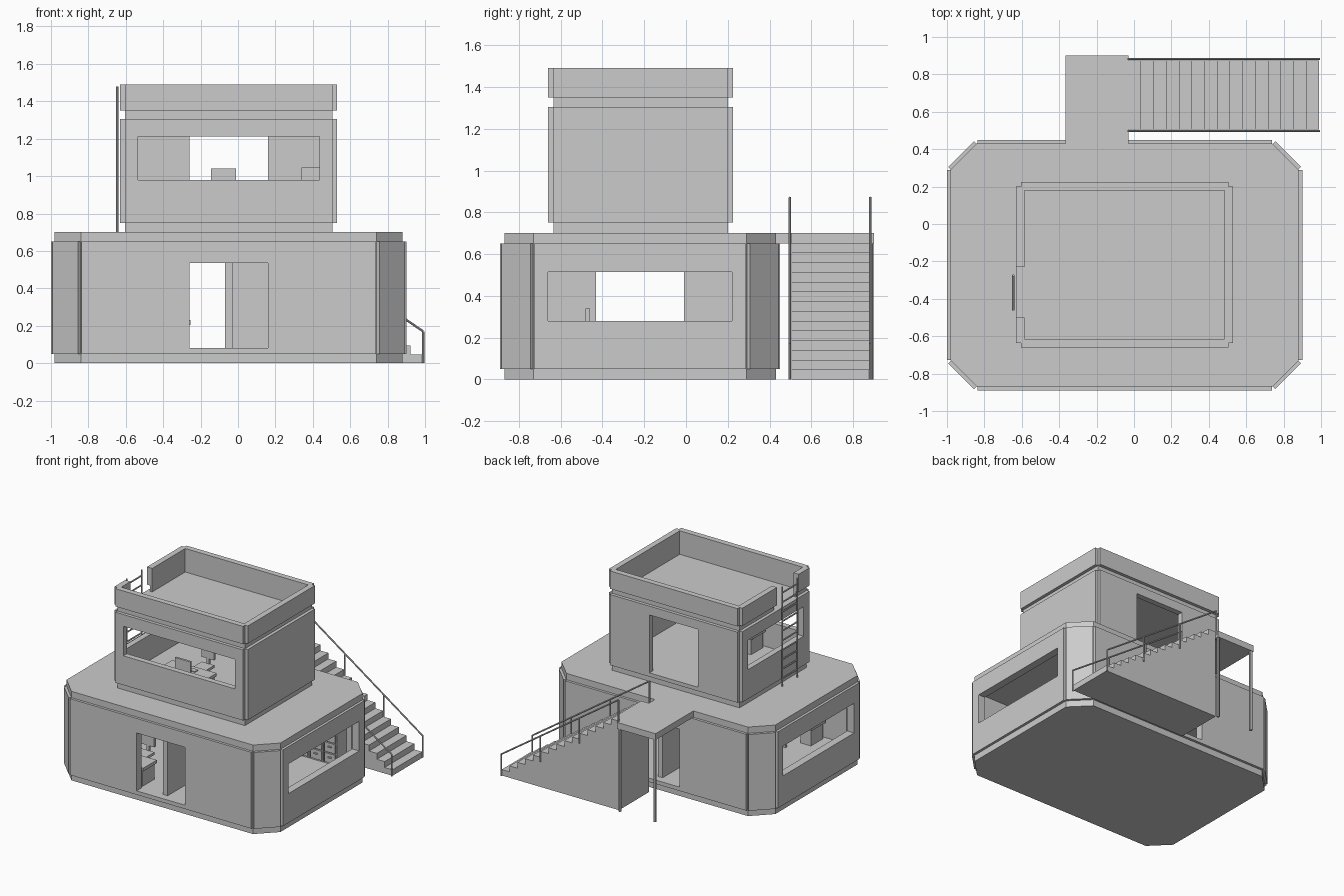
import bpy, bmesh
from mathutils import Vector

if "Cube" in bpy.data.objects:
    bpy.data.objects.remove(bpy.data.objects["Cube"])

mat = bpy.data.materials.new("light_grey")
mat.diffuse_color = (0.6, 0.6, 0.6, 1)
mat.use_nodes = True
mat.node_tree.nodes["Principled BSDF"].inputs["Base Color"].default_value = mat.diffuse_color


def finish(bm, name):
    bmesh.ops.recalc_face_normals(bm, faces=bm.faces[:])
    me = bpy.data.meshes.new(name)
    bm.to_mesh(me)
    bm.free()
    me.materials.append(mat)
    ob = bpy.data.objects.new(name, me)
    bpy.context.collection.objects.link(ob)
    return ob


def extrude(bm, pts, vec):
    f = bm.faces.new([bm.verts.new(p) for p in pts])
    r = bmesh.ops.extrude_face_region(bm, geom=[f])
    vs = [g for g in r["geom"] if isinstance(g, bmesh.types.BMVert)]
    bmesh.ops.translate(bm, verts=vs, vec=vec)


def prism(name, pts, z0, z1):
    bm = bmesh.new()
    extrude(bm, [(x, y, z0) for x, y in pts], (0, 0, z1 - z0))
    return finish(bm, name)


def boxes(name, *bs):
    bm = bmesh.new()
    for x0, x1, y0, y1, z0, z1 in bs:
        extrude(bm, [(x0, y0, z0), (x1, y0, z0), (x1, y1, z0), (x0, y1, z0)], (0, 0, z1 - z0))
    return finish(bm, name)


def rods(name, segs, r=0.006, n=8):
    bm = bmesh.new()
    for a, b in segs:
        a, b = Vector(a), Vector(b)
        m = (b - a).to_track_quat("Z", "Y").to_matrix().to_4x4()
        m.translation = (a + b) / 2
        bmesh.ops.create_cone(bm, cap_ends=True, segments=n, radius1=r, radius2=r,
                              depth=(b - a).length, matrix=m)
    return finish(bm, name)


def boolean(ob, others, op):
    bpy.context.view_layer.objects.active = ob
    for o in others:
        m = ob.modifiers.new("cut", "BOOLEAN")
        m.operation, m.object, m.solver = op, o, "EXACT"
        bpy.ops.object.modifier_apply(modifier=m.name)
        bpy.data.objects.remove(o)


def panels(pts, z0, z1, t, inset):
    """One raised slab on every side of a counter-clockwise outline."""
    out = []
    for i, p in enumerate(pts):
        a, b = Vector(p), Vector(pts[(i + 1) % len(pts)])
        d = (b - a).normalized()
        n = Vector((d.y, -d.x))
        a, b = a + d * inset, b - d * inset
        out.append(prism("panel", [a - n * .015, b - n * .015, b + n * t, a + n * t], z0, z1))
    return out


def octagon(x0, x1, y0, y1, c):
    return [(x0 + c, y0), (x1 - c, y0), (x1, y0 + c), (x1, y1 - c),
            (x1 - c, y1), (x0 + c, y1), (x0, y1 - c), (x0, y0 + c)]


# lower storey: chamfered shell, wall panels, hollow room, doors and windows
oct_out = octagon(-.98, .88, -.87, .43, .14)
lower = prism("lower_storey", oct_out, 0, .70)
boolean(lower, panels(oct_out, .05, .65, .02, .002), "UNION")
boolean(lower, [
    prism("room", octagon(-.94, .84, -.83, .39, .125), .08, .65),
    boxes("doors", (-.26, .16, -1, .6, .08, .535)),
    boxes("windows", (-1.1, 1.1, -.66, .22, .28, .513)),
], "DIFFERENCE")
boxes("partition_wall", (-.07, -.03, -.83, -.43, .08, .65),
      (-.07, -.03, -.01, .39, .08, .65), (-.07, -.03, -.43, -.01, .535, .65))

# upper storey with roof parapet
rect = [(-.605, -.635), (.505, -.635), (.505, .20), (-.605, .20)]
upper = prism("upper_storey", rect, .70, 1.49)
boolean(upper, panels(rect, .75, 1.305, .025, 0) + panels(rect, 1.35, 1.49, .025, 0), "UNION")
boolean(upper, [
    boxes("room", (-.585, .485, -.615, .18, .78, 1.25)),
    boxes("roof_well", (-.585, .485, -.615, .18, 1.305, 1.6)),
    boxes("ladder_gap", (-.7, -.5, -.50, -.23, 1.305, 1.6)),
    boxes("front_window", (-.535, .435, -.8, -.5, .98, 1.212)),
    boxes("side_window", (-.8, -.5, -.56, .13, .98, 1.212)),
    boxes("back_door", (-.26, .16, .1, .4, .78, 1.235)),
], "DIFFERENCE")

# ladder on the left wall
rods("ladder", [((-.645, y, .70), (-.645, y, 1.48)) for y in (-.46, -.275)] +
     [((-.645, -.46, .76 + i * .075), (-.645, -.275, .76 + i * .075)) for i in range(10)])

# solid staircase made from a stepped side profile
N, X0, X1 = 15, -.03, .99
run, rise = (X1 - X0) / N, .70 / N
prof = [(X0, 0), (X1, 0)]
for i in range(N):
    prof += [(X1 - i * run, (i + 1) * rise), (X1 - (i + 1) * run, (i + 1) * rise)]
bm = bmesh.new()
extrude(bm, [(x, .505, z) for x, z in prof], (0, .37, 0))
finish(bm, "staircase")

# landing and its posts
boxes("landing", (-.365, -.03, .425, .90, .65, .70))
rods("landing_posts", [((-.35, .885, 0), (-.35, .885, .66)),
                       ((-.045, .885, 0), (-.045, .885, .66))], .012)

# handrails
segs = []
for y in (.497, .882):
    segs.append(((X1, y, .17), (X0, y, .87)))
    for k in range(4):
        x = X1 - k * (X1 - X0) / 3
        z = k * .70 / 3
        segs.append(((x, y, max(0, z - .03)), (x, y, z + .17)))
rods("stair_railing", segs)


# furniture: desk with monitor and chair, x is the centre, y the front edge, z the floor
def workplace(tag, x, y, z):
    boxes(tag + "_desk", (x - .193, x + .193, y, y + .17, z + .125, z + .15),
          (x - .18, x - .09, y + .01, y + .16, z, z + .125),
          (x + .09, x + .18, y + .01, y + .16, z, z + .125))
    boxes(tag + "_monitor", (x - .067, x + .067, y + .023, y + .04, z + .165, z + .26),
          (x - .015, x + .015, y + .025, y + .038, z + .15, z + .166),
          (x - .06, x + .06, y + .09, y + .13, z + .15, z + .157))
    boxes(tag + "_chair", (x - .055, x + .055, y + .22, y + .34, z + .09, z + .11),
          (x - .055, x + .055, y + .335, y + .355, z + .15, z + .26),
          (x - .012, x + .012, y + .335, y + .35, z + .09, z + .16),
          (x - .012, x + .012, y + .27, y + .294, z + .02, z + .09),
          (x - .05, x + .05, y + .27, y + .29, z, z + .02),
          (x - .01, x + .01, y + .23, y + .33, z, z + .02))


workplace("upper", -.078, -.60, .78)
workplace("left_room", -.448, -.815, .08)
workplace("right_room", .43, -.815, .08)


# filing cabinets with three drawers and handles
def cabinet(name, x, y, z):
    parts = [(x, x + .11, y, y + .12, z, z + .265)]
    for k in range(3):
        a = z + .012 + k * .083
        parts += [(x + .008, x + .102, y - .008, y, a, a + .073),
                  (x + .04, x + .07, y - .016, y - .008, a + .04, a + .05)]
    boxes(name, *parts)


for i in range(3):
    cabinet("lower_cabinet_%d" % (i + 1), .32 + i * .12, .27, .08)
cabinet("upper_cabinet", .34, .06, .78)
